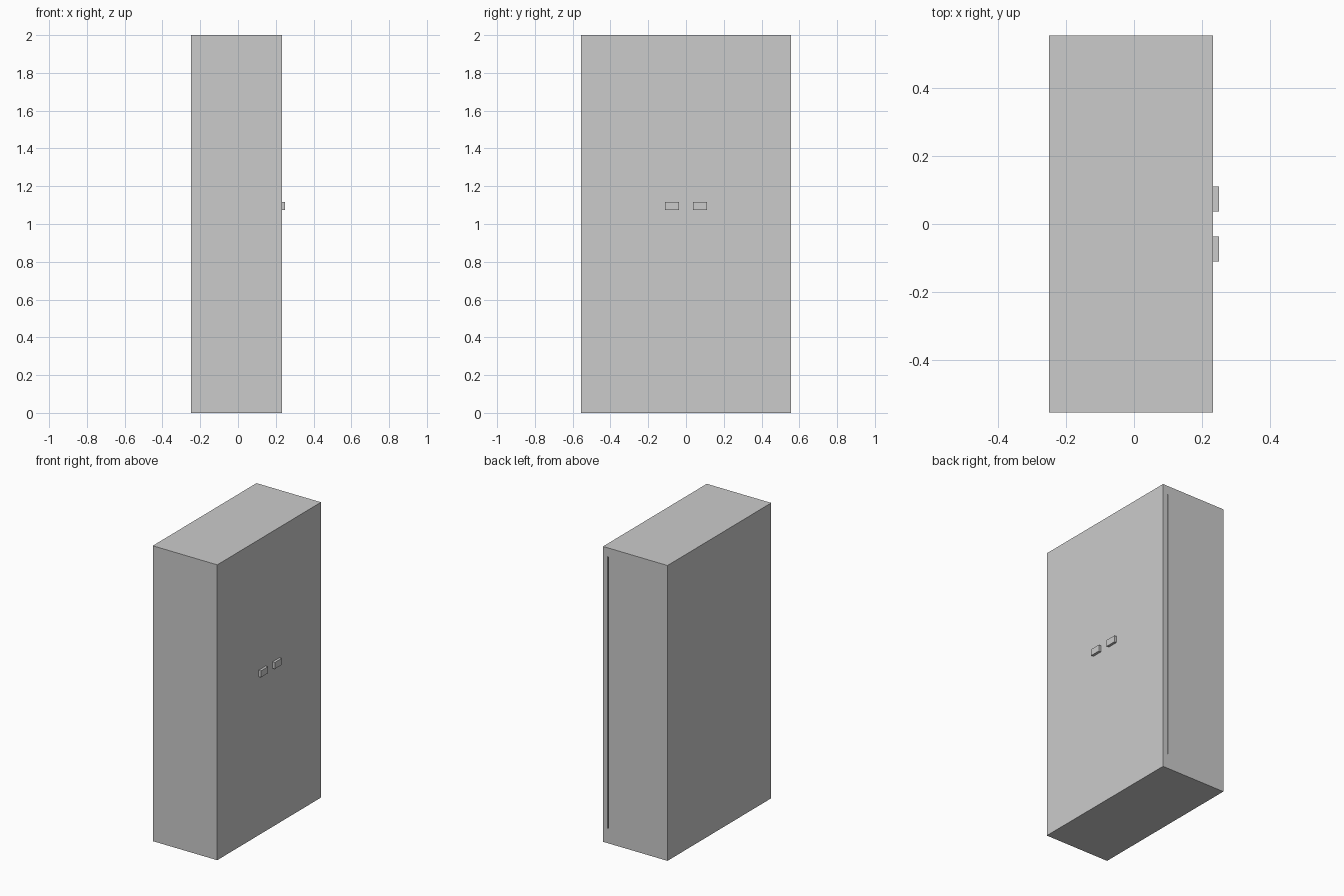
import bpy

if "Cube" in bpy.data.objects:
    bpy.data.objects.remove(bpy.data.objects["Cube"])


def box(name, x, y, z):
    """Axis-aligned box from (min, max) ranges."""
    bpy.ops.mesh.primitive_cube_add(
        size=1, location=[(a + b) / 2 for a, b in (x, y, z)])
    ob = bpy.context.object
    ob.name = name
    ob.scale = [b - a for a, b in (x, y, z)]
    bpy.ops.object.transform_apply(location=False, rotation=False, scale=True)
    return ob


FRONT = 0.233   # door face
HALF_W = 0.555

# Cabinet body with flush doors
body = box("cabinet_body", (-0.25, FRONT), (-HALF_W, HALF_W), (0, 2))

# Narrow door gap along one side
cutter = box("door_gap_cutter", (0.193, 0.199),
             (HALF_W - 0.02, HALF_W + 0.02), (0.10, 1.94))
cutter.hide_render = True
cutter.hide_set(True)
cut = body.modifiers.new("door_gap", 'BOOLEAN')
cut.operation = 'DIFFERENCE'
cut.solver = 'EXACT'
cut.object = cutter

# Pair of door handles, embedded slightly in the doors
for side, name in ((-1, "left_handle"), (1, "right_handle")):
    y = sorted((side * 0.037, side * 0.111))
    box(name, (FRONT - 0.005, 0.25), y, (1.073, 1.117))
